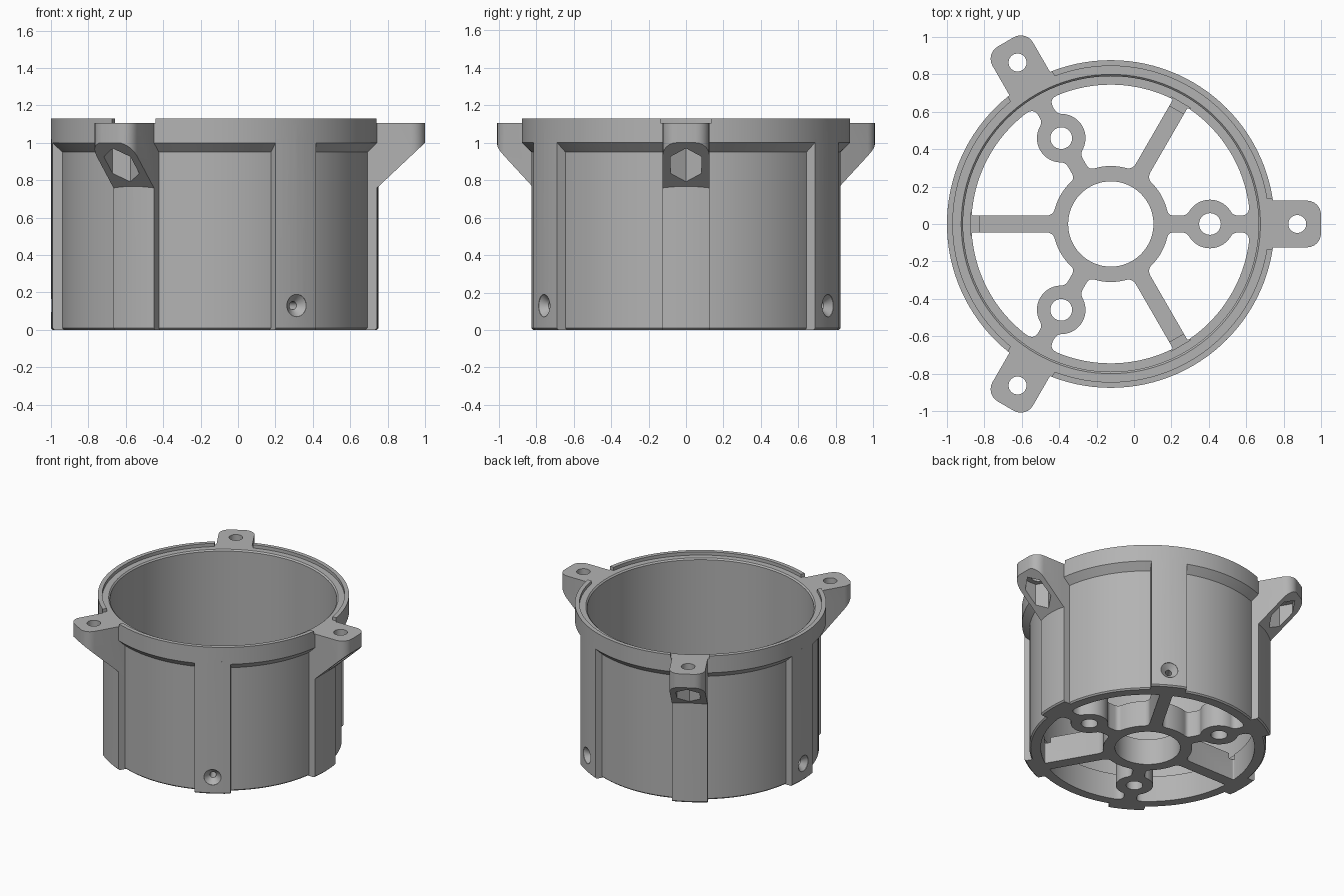
import bpy, bmesh, math
from mathutils import Vector, Matrix

if "Cube" in bpy.data.objects:
    bpy.data.objects.remove(bpy.data.objects["Cube"])

CX = -0.124            # housing axis, tabs make the outline off-centre
R_OUT, R_WALL, R_BORE, R_OPEN = 0.876, 0.825, 0.79, 0.745
FLOOR = 0.2
SEG = 120
tau = math.tau

grey = bpy.data.materials.new("plain grey")
grey.diffuse_color = (0.45, 0.45, 0.45, 1)
grey.use_nodes = True
grey.node_tree.nodes["Principled BSDF"].inputs["Base Color"].default_value = grey.diffuse_color


def make(name, bm):
    bmesh.ops.recalc_face_normals(bm, faces=bm.faces)
    me = bpy.data.meshes.new(name)
    bm.to_mesh(me)
    bm.free()
    ob = bpy.data.objects.new(name, me)
    bpy.context.collection.objects.link(ob)
    me.materials.append(grey)
    return ob


def loft(name, rings):
    """Closed solid through rings with equal point counts."""
    bm = bmesh.new()
    vs = [[bm.verts.new(p) for p in ring] for ring in rings]
    n = len(vs[0])
    for a, b in zip(vs, vs[1:]):
        for i in range(n):
            bm.faces.new((a[i], a[(i + 1) % n], b[(i + 1) % n], b[i]))
    bm.faces.new(vs[0])
    bm.faces.new(vs[-1])
    return make(name, bm)


def lathe(name, profile, seg=SEG, at=(0, 0), start=0):
    return loft(name, [[(at[0] + r * math.cos(start + tau * i / seg),
                         at[1] + r * math.sin(start + tau * i / seg), z)
                        for i in range(seg)] for r, z in profile])


def prism(name, pts, z0, z1):
    low = z0 if callable(z0) else (lambda x: z0)
    return loft(name, [[(x, y, low(x)) for x, y in pts], [(x, y, z1) for x, y in pts]])


def box(name, x0, x1, w, z0, z1):
    return prism(name, [(x0, -w), (x1, -w), (x1, w), (x0, w)], z0, z1)


def turn(ob, deg, mirror=False):
    m = Matrix.Rotation(math.radians(deg), 4, 'Z')
    if mirror:
        m = m @ Matrix.Scale(-1, 4, (0, 1, 0))
    ob.data.transform(m)
    if mirror:
        ob.data.flip_normals()
    return ob


def fuse(body, tool, op):
    mod = body.modifiers.new("cut", 'BOOLEAN')
    mod.operation, mod.solver, mod.object = op, 'EXACT', tool
    bpy.context.view_layer.objects.active = body
    bpy.ops.object.modifier_apply(modifier=mod.name)
    bpy.data.objects.remove(tool)


def arc(r, a0, a1, n=12, cx=0, cy=0):
    return [(cx + r * math.cos(a0 + (a1 - a0) * i / n),
             cy + r * math.sin(a0 + (a1 - a0) * i / n)) for i in range(n + 1)]


def trim(path, d):
    """Drop the first d of length from a polyline."""
    path = [Vector(p) for p in path]
    while len(path) > 2 and (path[1] - path[0]).length <= d:
        d -= (path[1] - path[0]).length
        path.pop(0)
    path[0] = path[0] + (path[1] - path[0]).normalized() * d
    return path


def rounded(paths, fillets):
    """Join paths into a loop; fillets[i] rounds the end of path i."""
    out = []
    for i, p in enumerate(paths):
        q = trim(p, fillets[i - 1])
        q = trim(q[::-1], fillets[i])[::-1]
        out += q
        c = Vector(p[-1])
        nxt = trim(paths[(i + 1) % len(paths)], fillets[i])[0]
        for t in (0.2, 0.4, 0.6, 0.8):
            out.append(q[-1] * (1 - t) ** 2 + c * 2 * t * (1 - t) + nxt * t * t)
    return [tuple(v) for v in out]


# turned cup with flange, stepped rim and solid floor
body = lathe("housing", [
    (R_BORE, FLOOR), (R_BORE, 1.095), (0.80, 1.105), (0.845, 1.105), (0.845, 1.13),
    (R_OUT, 1.13), (R_OUT, 1.0), (R_WALL, 0.95), (R_WALL, 0.01), (R_WALL - 0.01, 0)])

# gaps in the rim lip at the tabs
for k in range(3):
    fuse(body, turn(box("lip_gap", 0.81, 0.95, 0.135, 1.105, 1.2), 120 * k), 'DIFFERENCE')

# six vertical ribs
def rib_outline(r):
    a = math.asin(0.125 / r)
    return arc(r, -a, a, 6) + [(0.802, 0.125), (0.802, -0.125)]

for k in range(6):
    rib = loft("rib", [[(x, y, z) for x, y in rib_outline(r)]
                       for r, z in ((R_OUT - 0.01, 0), (R_OUT, 0.01), (R_OUT, 1.02))])
    fuse(body, turn(rib, 60 * k), 'UNION')

# three mounting tabs with sloped undersides, bolt holes and hex nut pockets
tab_pts = ([(0.812, -0.125)] + arc(0.075, -math.pi / 2, 0, 6, 1.049, -0.05)
           + arc(0.075, 0, math.pi / 2, 6, 1.049, 0.05) + [(0.812, 0.125)])
for k in range(3):
    tab = prism("tab", tab_pts, lambda x: 0.77 + (x - 0.879) * 0.94, 1.105)
    fuse(body, turn(tab, 120 * k), 'UNION')
    nut = lathe("nut_pocket", [(0.095, 0.6), (0.095, 1.0)], 6, (0.997, 0))
    fuse(body, turn(nut, 120 * k), 'DIFFERENCE')
    bolt = lathe("bolt_hole", [(0.048, 0.9), (0.048, 1.3)], 32, (0.997, 0))
    fuse(body, turn(bolt, 120 * k), 'DIFFERENCE')

# six floor windows, leaving hub, bosses and spokes
W, HUB, BOSS, BX = 0.045, 0.31, 0.13, 0.53
s60 = math.pi / 3
ao, ah, ab = math.asin(W / R_OPEN), math.asin(W / HUB), math.asin(W / BOSS)
ring = arc(R_OPEN, ao, s60 - ao, 20)
hub = arc(HUB, s60 - ah, ah, 16)
boss = arc(BOSS, math.pi - ab, ab, 20, BX)
window = rounded([ring, [ring[-1], hub[0]], hub, [hub[-1], boss[0]], boss,
                  [boss[-1], ring[0]]], [0.01, 0.04, 0.03, 0.03, 0.03, 0.05])
for k in range(3):
    for flip in (False, True):
        fuse(body, turn(prism("window", window, -0.1, 0.4), 120 * k, flip), 'DIFFERENCE')

# hub bore and boss holes
fuse(body, lathe("hub_bore", [(0.228, -0.1), (0.228, 0.4)], 64), 'DIFFERENCE')
for k in range(3):
    hole = lathe("boss_hole", [(0.058, -0.1), (0.058, 0.4)], 32, (BX, 0))
    fuse(body, turn(hole, 120 * k), 'DIFFERENCE')

# countersunk radial screw holes and notches at the plain spoke ends
for k in range(3):
    screw = lathe("screw_hole", [(0.022, 0.66), (0.022, 0.835), (0.06, 0.872), (0.06, 1.0)], 32)
    screw.data.transform(Matrix.Translation((0, 0, 0.13)) @ Matrix.Rotation(math.pi / 2, 4, 'Y'))
    fuse(body, turn(screw, 60 + 120 * k), 'DIFFERENCE')
    notch = box("notch", 0.705, 0.75, 0.06, 0.16, 0.3)
    fuse(body, turn(notch, 60 + 120 * k), 'DIFFERENCE')

# place and shade
body.data.transform(Matrix.Translation((CX, 0, 0)))
bpy.ops.object.select_all(action='DESELECT')
body.select_set(True)
bpy.context.view_layer.objects.active = body
bpy.ops.object.shade_smooth_by_angle(angle=math.radians(25))
